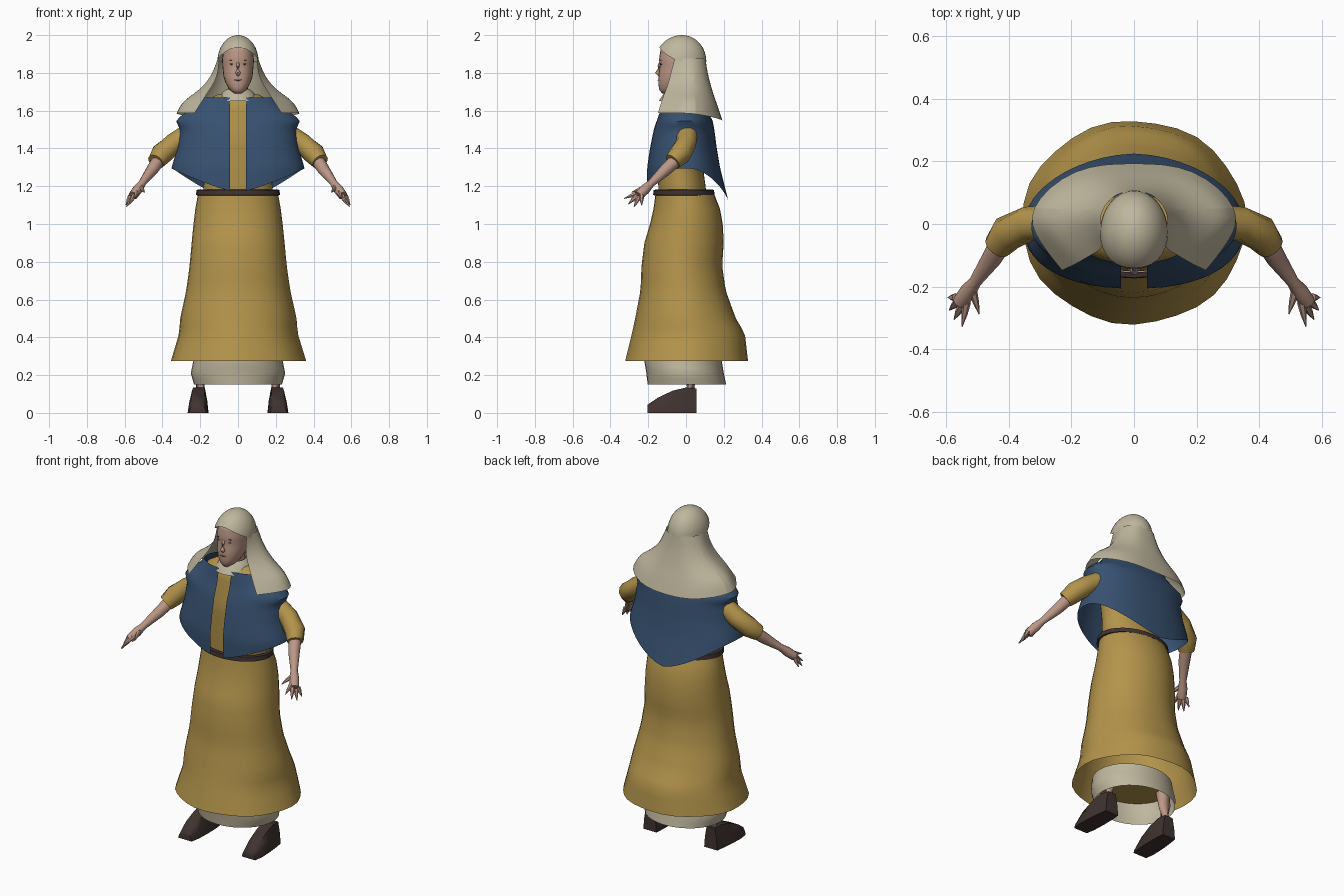
import bpy
import bmesh
from math import sin, cos, pi, copysign
from mathutils import Vector

cube = bpy.data.objects.get("Cube")
if cube:
    bpy.data.objects.remove(cube, do_unlink=True)


def material(name, r, g, b):
    mat = bpy.data.materials.new(name)
    mat.use_nodes = True
    mat.diffuse_color = (r, g, b, 1)
    shader = next(n for n in mat.node_tree.nodes if n.type == 'BSDF_PRINCIPLED')
    shader.inputs["Base Color"].default_value = (r, g, b, 1)
    shader.inputs["Roughness"].default_value = 0.9
    return mat


GOLD = material("ochre cloth", 0.45, 0.295, 0.07)
BLUE = material("blue cloth", 0.039, 0.083, 0.165)
LINEN = material("off white linen", 0.52, 0.47, 0.34)
SKIN = material("skin", 0.50, 0.31, 0.24)
LEATHER = material("dark brown leather", 0.05, 0.033, 0.03)
EYE = material("blue grey eye", 0.08, 0.11, 0.15)
LIP = material("lip", 0.27, 0.12, 0.10)


def finish(name, bm, mat, mirror=False, subdivide=0, angle=50):
    """Turn a bmesh into a shaded object."""
    bmesh.ops.remove_doubles(bm, verts=bm.verts, dist=0.0005)
    bmesh.ops.recalc_face_normals(bm, faces=bm.faces)
    mesh = bpy.data.meshes.new(name)
    bm.to_mesh(mesh)
    bm.free()
    mesh.materials.append(mat)
    obj = bpy.data.objects.new(name, mesh)
    bpy.context.collection.objects.link(obj)
    if mirror:
        obj.modifiers.new("Mirror", 'MIRROR')
    if subdivide:
        sub = obj.modifiers.new("Subdivision", 'SUBSURF')
        sub.levels = sub.render_levels = subdivide
        sub.boundary_smooth = 'PRESERVE_CORNERS'
    bpy.ops.object.select_all(action='DESELECT')
    obj.select_set(True)
    bpy.context.view_layer.objects.active = obj
    bpy.ops.object.shade_smooth_by_angle(angle=angle * pi / 180)
    return obj


def grid(bm, rows, closed=True, caps=False):
    """Bridge rows of points with quads."""
    rings = [[bm.verts.new(p) for p in row] for row in rows]
    n = len(rings[0])
    for upper, lower in zip(rings, rings[1:]):
        for i in range(n if closed else n - 1):
            j = (i + 1) % n
            bm.faces.new((upper[i], upper[j], lower[j], lower[i]))
    if caps:
        bm.faces.new(rings[0])
        bm.faces.new(rings[-1])


def profile_at(rows, z):
    """Half width, front y and back y at height z; rows run downward."""
    for a, b in zip(rows, rows[1:]):
        if z >= b[0]:
            t = min(1, max(0, (a[0] - z) / (a[0] - b[0])))
            return [p + (q - p) * t for p, q in zip(a[1:], b[1:])]
    return rows[-1][1:]


def garment(name, rows, mat, hem=None, slit=0, n=32, steps=12, power=1.0,
            ease=1, ripple=0, caps=False):
    """Oval tube following a profile, with a shaped hem and optional front slit."""
    top, bottom = rows[0][0], rows[-1][0]
    points = []
    for s in range(steps + 1):
        ring = []
        for i in range(n):
            u = i / (n - 1) if slit else i / n
            a = 2 * pi * u
            z = top + ((hem(a) if hem else bottom) - top) * (s / steps) ** ease
            w, front, back = profile_at(rows, z)
            if slit:
                a0 = slit / w
                a = a0 + (2 * pi - 2 * a0) * u
            sx = copysign(abs(sin(a)) ** power, sin(a))
            cy = copysign(abs(cos(a)) ** power, cos(a))
            if slit and i in (0, n - 1):
                sx = copysign(slit / w, sx)
            k = 1 + ripple * (s / steps) * cos(7 * a + 1)
            ring.append((w * sx * k, (front + back) / 2 - cy * k * (back - front) / 2, z))
        points.append(ring)
    bm = bmesh.new()
    grid(bm, points, not slit, caps)
    return finish(name, bm, mat)


def tube(bm, path, radii, n=10):
    """Round limb through points with a radius at each."""
    path = [Vector(p) for p in path]
    rows = []
    for i, p in enumerate(path):
        way = path[min(i + 1, len(path) - 1)] - path[max(i - 1, 0)]
        turn = way.to_track_quat('Z', 'Y')
        rows.append([p + turn @ Vector((cos(2 * pi * k / n), sin(2 * pi * k / n), 0)) * radii[i]
                     for k in range(n)])
    grid(bm, rows, True, True)


# Skirt, petticoat, lining, belt and bodice
garment("skirt", [(1.17, .21, -.16, .145), (1.08, .226, -.172, .18), (1.0, .236, -.19, .195),
                  (.9, .246, -.22, .20), (.78, .257, -.235, .192), (.65, .275, -.24, .21),
                  (.5, .308, -.268, .265), (.42, .314, -.285, .313), (.275, .358, -.32, .33)],
        GOLD, steps=20, ripple=.01)
garment("petticoat", [(.30, .234, -.22, .188), (.27, .238, -.22, .19),
                      (.21, .25, -.21, .20), (.15, .233, -.203, .213)], LINEN, steps=5)
garment("petticoat_lining", [(.30, .233, -.218, .187), (.29, .233, -.218, .187)],
        GOLD, steps=1, caps=True)
garment("belt", [(1.183, .205, -.155, .135), (1.18, .22, -.172, .148),
                 (1.153, .222, -.174, .152), (1.15, .205, -.155, .135)], LEATHER, steps=11)
garment("bodice", [(1.685, .11, -.09, .06), (1.67, .17, -.12, .08), (1.6, .20, -.13, .10),
                   (1.45, .20, -.152, .10), (1.3, .18, -.15, .09), (1.15, .185, -.145, .11)],
        GOLD, steps=14, caps=True)

# Short cape, open at the front and pointed at the back
garment("cape", [(1.67, .195, -.125, .09), (1.62, .235, -.135, .105), (1.585, .285, -.142, .12),
                 (1.55, .33, -.155, .14), (1.5, .308, -.172, .15), (1.4, .322, -.192, .163),
                 (1.3, .352, -.207, .18), (1.2, .355, -.207, .205), (1.12, .355, -.205, .225)], BLUE,
        hem=lambda a: 1.175 + .12 * abs(sin(a)) if cos(a) > 0 else 1.12 + .175 * abs(sin(a)) ** 1.3,
        slit=.042, n=49, steps=18, power=.9)

# Sleeves
bm = bmesh.new()
tube(bm, [(.16, .02, 1.54), (.27, .005, 1.47), (.34, 0, 1.425), (.405, -.03, 1.37), (.435, -.07, 1.33)],
     [.065, .056, .056, .058, .046], 12)
finish("sleeves", bm, GOLD, mirror=True)

# Forearms, palms and fingers
bm = bmesh.new()
tube(bm, [(.42, -.05, 1.34), (.455, -.11, 1.285), (.508, -.185, 1.215), (.53, -.215, 1.185), (.555, -.25, 1.15)],
     [.036, .032, .02, .027, .025])
fingers = [((.535, -.25, 1.165), (.55, -.328, 1.135)), ((.55, -.26, 1.15), (.575, -.305, 1.105)),
           ((.565, -.25, 1.145), (.59, -.275, 1.09)), ((.57, -.235, 1.15), (.594, -.235, 1.10)),
           ((.515, -.215, 1.195), (.495, -.288, 1.168))]
for base, tip in fingers:
    tube(bm, [base, Vector(base).lerp(Vector(tip), .5), tip], [.014, .01, .002], 6)
finish("arms_and_hands", bm, SKIN, mirror=True)

# Legs and shoes
bm = bmesh.new()
tube(bm, [(.2, .025, .1), (.2, .025, .2), (.19, .02, .29)], [.026, .032, .038])
finish("legs", bm, SKIN, mirror=True)
bm = bmesh.new()
shoe = [(.055, .205, .044, .13), (0, .207, .05, .134), (-.07, .21, .054, .118),
        (-.15, .213, .054, .08), (-.205, .214, .045, .042)]
grid(bm, [[(x - w, y, 0), (x + w, y, 0), (x + w * .88, y, h * .5), (x + w * .62, y, h),
           (x - w * .62, y, h), (x - w * .88, y, h * .5)] for y, x, w, h in shoe], True, True)
finish("shoes", bm, LEATHER, mirror=True, angle=65)

# Head, neck and collar
garment("head", [(1.985, .02, -.06, .02), (1.96, .055, -.105, .05), (1.93, .077, -.134, .065),
                 (1.87, .084, -.143, .075), (1.84, .083, -.139, .075), (1.78, .077, -.146, .05),
                 (1.74, .063, -.146, .01), (1.71, .044, -.142, -.03), (1.69, .02, -.125, -.06)],
        SKIN, n=24, steps=16, power=.9, caps=True)
garment("neck", [(1.77, .05, -.09, .03), (1.65, .055, -.09, .04)], SKIN, n=16, steps=2)
garment("collar", [(1.715, .062, -.1, .05), (1.69, .09, -.118, .06), (1.65, .105, -.145, .07)],
        LINEN, n=20, steps=4)


def face_part(name, mat, centre, size, mirror):
    bm = bmesh.new()
    bmesh.ops.create_uvsphere(bm, u_segments=10, v_segments=6, radius=1)
    bmesh.ops.scale(bm, vec=size, verts=bm.verts)
    bmesh.ops.translate(bm, vec=centre, verts=bm.verts)
    finish(name, bm, mat, mirror)


# Facial features
face_part("eyes", EYE, (.033, -.1305, 1.846), (.011, .005, .0045), True)
face_part("eyebrows", LEATHER, (.035, -.132, 1.866), (.015, .004, .0015), True)
face_part("mouth", LIP, (0, -.145, 1.762), (.022, .005, .004), False)
bm = bmesh.new()
tube(bm, [(0, -.133, 1.865), (0, -.142, 1.835), (0, -.15, 1.802), (0, -.14, 1.79)],
     [.006, .009, .014, .010], 8)
finish("nose", bm, SKIN, angle=80)

# Rounded cap framing the face
dome = [(1.86 + .14 * cos(k * pi / 48), .109 * sin(k * pi / 48),
         -.02 - .143 * sin(k * pi / 48), -.02 + .128 * sin(k * pi / 48)) for k in range(25)]
garment("cap", dome, LINEN, hem=lambda a: 1.86 + .075 * max(0, cos(a)) ** 1.3, steps=10, ease=2)

# Veil: each row gives height, front edge x and y, side x, back y and back sag
veil = [(1.875, .1, -.06, .107, .104, 0), (1.8, .104, -.08, .142, .115, 0),
        (1.74, .13, -.095, .185, .132, .005), (1.69, .165, -.115, .25, .15, .015),
        (1.65, .19, -.13, .322, .17, .03), (1.587, .23, -.148, .352, .195, .045)]
rows = []
for z, fx, fy, sx, by, sag in veil:
    half = [(fx, fy, z), ((fx + sx) * .525, (fy + .04) * .52, z), (sx, .045, z),
            (sx * .55, by * .97, z - sag * .7)]
    rows.append(half + [(0, by, z - sag)] + [(-x, y, h) for x, y, h in reversed(half)])
bm = bmesh.new()
grid(bm, rows, closed=False)
finish("veil", bm, LINEN, subdivide=2)
